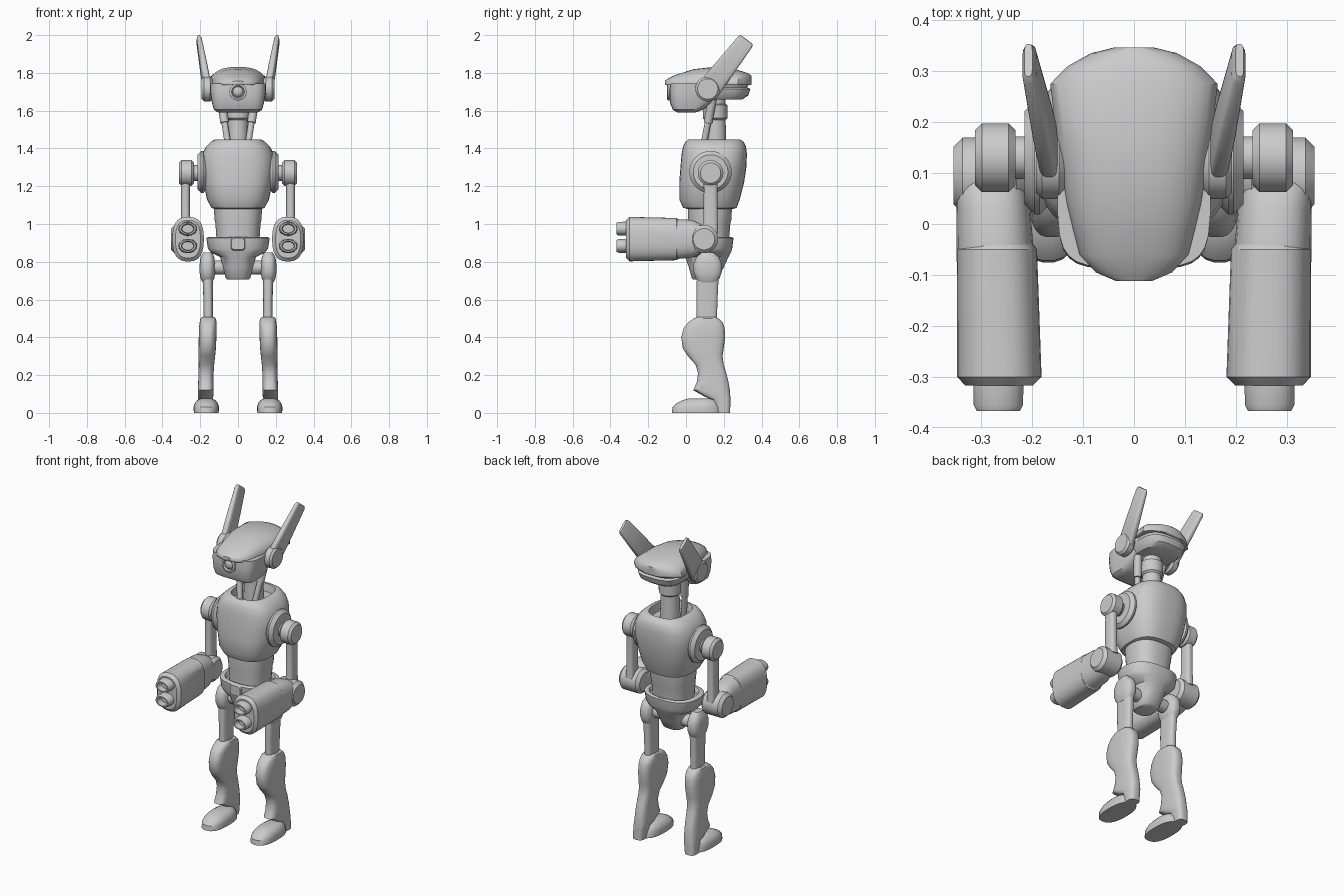
import bpy, bmesh, math
from mathutils import Vector, Matrix

grey = bpy.data.materials.new("light_grey")
grey.diffuse_color = (0.6, 0.6, 0.6, 1)


def loft(name, secs, axis='z', p=2.0, n=28, mirror=False, mat=None, angle=35):
    """Skin superellipse rings; each section is (t, centre_a, centre_b, radius_a, radius_b)."""
    bm = bmesh.new()
    rings = []
    for t, ca, cb, ra, rb in secs:
        ring = []
        for i in range(n):
            th = 2 * math.pi * (i + 0.5) / n
            c, s = math.cos(th), math.sin(th)
            a = ca + ra * math.copysign(abs(c) ** (2 / p), c)
            b = cb + rb * math.copysign(abs(s) ** (2 / p), s)
            co = {'z': (a, b, t), 'y': (a, t, b), 'x': (t, a, b)}[axis]
            ring.append(bm.verts.new(co))
        rings.append(ring)
    for r0, r1 in zip(rings, rings[1:]):
        for i in range(n):
            j = (i + 1) % n
            bm.faces.new((r0[i], r0[j], r1[j], r1[i]))
    bm.faces.new(rings[0])
    bm.faces.new(rings[-1])
    bmesh.ops.recalc_face_normals(bm, faces=bm.faces)
    if mat:
        bm.transform(mat)
    me = bpy.data.meshes.new(name)
    bm.to_mesh(me)
    bm.free()
    me.shade_smooth()
    me.set_sharp_from_angle(angle=math.radians(angle))
    me.materials.append(grey)
    ob = bpy.data.objects.new(name, me)
    bpy.context.collection.objects.link(ob)
    if mirror:
        ob.modifiers.new("Mirror", 'MIRROR')
    return ob


def spans(rows, cx=0.0):
    """Rows of (z, half width, y front, y back) turned into loft sections."""
    return [(z, cx, (y0 + y1) / 2, rx, (y1 - y0) / 2) for z, rx, y0, y1 in rows]


def disc(name, x0, x1, y, z, r, bev=0.012, mirror=True):
    """Bevelled cylinder along x."""
    return loft(name, [(x0, y, z, r - bev, r - bev), (x0 + bev, y, z, r, r),
                       (x1 - bev, y, z, r, r), (x1, y, z, r - bev, r - bev)],
                'x', mirror=mirror)


def along(p0, p1):
    """Matrix taking local z to the line p0-p1, keeping local x sideways."""
    p0, p1 = Vector(p0), Vector(p1)
    d = (p1 - p0).normalized()
    y = d.cross(Vector((1, 0, 0))).normalized()
    x = y.cross(d)
    m = Matrix((x, y, d)).transposed().to_4x4()
    return Matrix.Translation(p0) @ m


# --- Head ---
helm = [(-0.112, .035, 1.742, 1.758), (-.095, .075, 1.738, 1.77), (-.06, .108, 1.735, 1.788),
        (.04, .132, 1.735, 1.82), (.15, .15, 1.735, 1.832), (.275, .165, 1.735, 1.815),
        (.31, .13, 1.738, 1.805), (.335, .085, 1.742, 1.795), (.346, .04, 1.745, 1.785)]
dome = loft("helmet", [(y, 0, z0, w, z1 - z0) for y, w, z0, z1 in helm], 'y', p=2.4, n=32)
for v in dome.data.vertices:          # flat underside of the helmet
    v.co.z = max(v.co.z, 1.735)
loft("face", spans([(1.59, .105, -.045, .05), (1.605, .128, -.07, .09), (1.64, .138, -.085, .14),
                    (1.70, .148, -.088, .2), (1.745, .15, -.085, .24)]), p=4.5)
loft("head_back", spans([(1.66, .11, .08, .30), (1.68, .13, .06, .33), (1.715, .14, .06, .342),
                         (1.722, .13, .06, .325), (1.745, .14, .06, .335)]), p=3)
loft("eye_ring", [(-.06, 0, 1.70, .046, .046), (-.096, 0, 1.70, .046, .046),
                  (-.10, 0, 1.70, .04, .04), (-.10, 0, 1.70, .034, .034),
                  (-.088, 0, 1.70, .03, .03)], 'y')
loft("eye_lens", [(-.08, 0, 1.70, .03, .03), (-.094, 0, 1.70, .024, .024),
                  (-.1, 0, 1.70, .01, .01)], 'y', angle=60)
disc("ear_disc", .135, .192, .115, 1.715, .066)
loft("ear_blade", [(-.02, 0, 0, .014, .05), (0, 0, 0, .02, .062), (.12, 0, 0, .02, .056),
                   (.31, 0, 0, .014, .047), (.325, 0, 0, .008, .04)], p=4,
     mirror=True, mat=along((.163, .125, 1.72), (.208, .325, 1.98)))

# --- Neck ---
loft("neck", [(1.38, 0, .155, .058, .06), (1.55, 0, .155, .052, .055), (1.56, 0, .155, .064, .065),
              (1.63, 0, .155, .066, .065), (1.635, 0, .155, .055, .055), (1.70, 0, .155, .055, .055)])
loft("neck_piston", [(0, 0, 0, .017, .017), (.14, 0, 0, .017, .017), (.142, 0, 0, .023, .023),
                     (.27, 0, 0, .023, .023)], n=14, mirror=True,
     mat=along((.05, .09, 1.40), (.09, .14, 1.66)))

# --- Torso with open collar ---
loft("chest", spans([(1.08, .125, .01, .25), (1.085, .14, -.015, .268), (1.13, .165, -.036, .285),
                     (1.22, .183, -.036, .308), (1.30, .195, -.03, .32), (1.37, .19, -.024, .323),
                     (1.41, .17, -.016, .318), (1.435, .145, -.004, .305), (1.447, .122, .012, .288),
                     (1.447, .108, .026, .274), (1.40, .10, .034, .266)]), p=2.7, n=40)
loft("waist", spans([(.88, .112, .015, .225), (1.0, .12, .012, .235), (1.02, .124, .01, .24),
                     (1.10, .13, .01, .245)]), p=2.5)
loft("pelvis", spans([(.705, .055, .04, .155), (.715, .066, .03, .17), (.77, .08, .015, .2),
                      (.825, .095, -.005, .225), (.85, .145, -.012, .238), (.87, .16, -.018, .245),
                      (.925, .168, -.022, .252), (.93, .16, -.015, .245), (.93, .14, .0, .235),
                      (.91, .13, .01, .228)]), p=2.5, n=36)
loft("belt_plate", [(-.03, 0, .895, .034, .03), (-.012, 0, .895, .04, .036)], 'y', p=5)

# --- Arms ---
disc("shoulder_plate", .165, .215, .13, 1.275, .112, .02)
disc("shoulder_axle", .19, .25, .13, 1.27, .042, .004)
disc("shoulder_joint", .232, .312, .13, 1.27, .068, .014)
loft("upper_arm", [(.95, .278, .13, .027, .04), (1.05, .278, .13, .023, .037),
                   (1.19, .278, .13, .023, .036), (1.25, .278, .13, .027, .04)], p=3, mirror=True)
disc("elbow", .212, .354, .095, .92, .075, .018)
loft("forearm_rear", [(-.06, .272, .92, .076, .107), (.03, .276, .922, .073, .1),
                      (.07, .28, .922, .07, .083), (.10, .28, .922, .064, .065)],
     'y', p=2.6, mirror=True)
loft("forearm", [(-.317, .265, .92, .066, .1), (-.30, .264, .92, .083, .118),
                 (-.05, .269, .92, .079, .112), (-.04, .269, .92, .072, .104)],
     'y', p=2.6, n=36, mirror=True)
for label, z in (("upper", .975), ("lower", .884)):
    loft(label + "_barrel", [(-.30, .266, z, .05, .038), (-.355, .266, z, .049, .037),
                             (-.367, .266, z, .043, .032), (-.367, .266, z, .034, .025),
                             (-.33, .266, z, .03, .022)], 'y', n=20, mirror=True)

# --- Legs ---
disc("hip_axle", .05, .15, .115, .77, .038, .004)
loft("hip_joint", [(.69, .162, .115, .026, .045), (.71, .162, .115, .036, .062),
                   (.745, .162, .115, .042, .075), (.79, .162, .115, .041, .075),
                   (.825, .162, .115, .036, .06), (.85, .16, .115, .024, .03)],
     p=2.6, mirror=True)
loft("thigh", [(.42, .158, .11, .026, .052), (.60, .158, .111, .025, .056),
               (.72, .16, .115, .028, .058)], p=3, mirror=True)
shin = [(.0, .178, .034, .16, .234), (.07, .174, .038, .14, .235), (.085, .172, .041, .1, .235),
        (.12, .171, .042, .038, .233), (.16, .17, .041, .056, .226), (.21, .169, .04, .064, .214),
        (.255, .167, .041, .05, .2), (.30, .165, .044, .01, .194), (.34, .163, .046, -.017, .2),
        (.40, .161, .047, -.026, .208), (.45, .160, .047, -.012, .205), (.48, .158, .045, .012, .194),
        (.50, .158, .041, .04, .172), (.507, .158, .033, .058, .158)]
loft("shin", [(z, cx, (a + b) / 2, rx, (b - a) / 2) for z, cx, rx, a, b in shin],
     p=3, mirror=True)
loft("foot", spans([(0, .066, -.076, .19), (.03, .068, -.072, .185), (.05, .062, -.052, .175),
                    (.066, .05, -.022, .16), (.076, .03, .012, .13)], .168),
     p=2.5, mirror=True)
